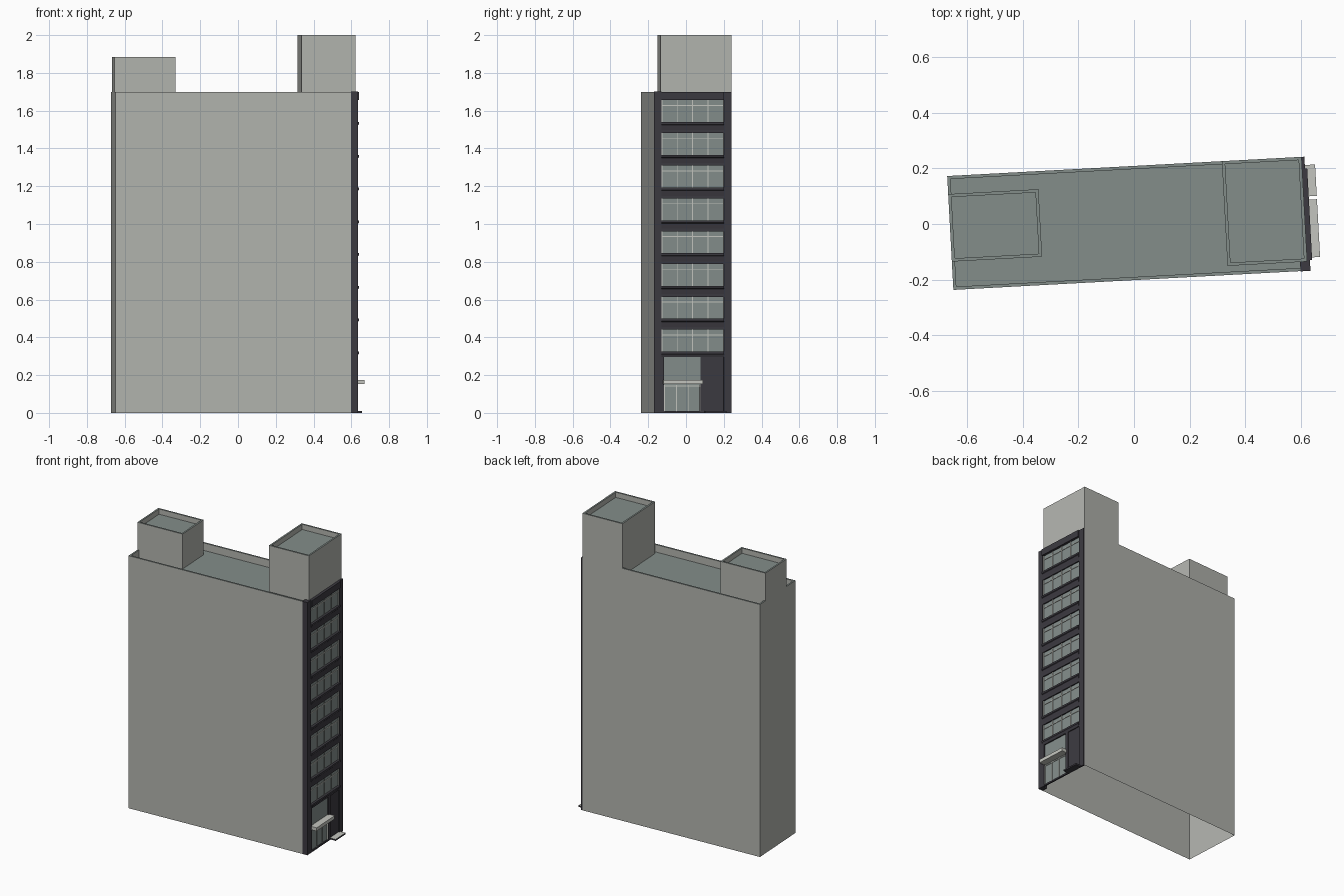
import bpy, bmesh, math
from mathutils import Vector

cube = bpy.data.objects.get("Cube")
if cube:
    bpy.data.objects.remove(cube, do_unlink=True)


def material(name, rgb):
    m = bpy.data.materials.new(name)
    m.use_nodes = True
    m.diffuse_color = (*rgb, 1)
    m.node_tree.nodes["Principled BSDF"].inputs["Base Color"].default_value = (*rgb, 1)
    return m


WALL = material("wall grey", (0.45, 0.46, 0.43))
ROOF = material("roof grey green", (0.23, 0.27, 0.255))
GLASS = material("window glass", (0.23, 0.27, 0.26))
DARK = material("dark cladding", (0.045, 0.042, 0.052))
LIGHT = material("light trim", (0.55, 0.56, 0.52))

# The whole building stands slightly turned on its plot
ANGLE = math.radians(3.1)
CENTRE = (-0.0185, 0.0025, 0)


def finish(name, bm, *mats):
    me = bpy.data.meshes.new(name)
    bm.normal_update()
    bm.to_mesh(me)
    bm.free()
    for m in mats:
        me.materials.append(m)
    ob = bpy.data.objects.new(name, me)
    ob.location = CENTRE
    ob.rotation_euler.z = ANGLE
    bpy.context.collection.objects.link(ob)
    return ob


def add_box(bm, x, y, z):
    verts = bmesh.ops.create_cube(bm, size=1)["verts"]
    for v in verts:
        v.co = Vector([r[0] if c < 0 else r[1] for c, r in zip(v.co, (x, y, z))])


def box(name, x, y, z, *mats):
    bm = bmesh.new()
    add_box(bm, x, y, z)
    if len(mats) > 1:  # second colour goes on top
        bm.normal_update()
        for f in bm.faces:
            f.material_index = int(f.normal.z > 0.5)
    return finish(name, bm, *mats)


def parapet_block(name, x, y, z, rim, depth):
    """Hollow block, open below, with a sunken roof behind a parapet."""
    bm = bmesh.new()
    add_box(bm, x, y, z)
    bm.normal_update()
    bottom = [f for f in bm.faces if f.normal.z < -0.5]
    top = [f for f in bm.faces if f.normal.z > 0.5]
    bmesh.ops.delete(bm, geom=bottom, context="FACES")
    bmesh.ops.inset_individual(bm, faces=top, thickness=rim)
    bmesh.ops.inset_individual(bm, faces=top, thickness=0, depth=-depth)
    bm.normal_update()
    for f in bm.faces:
        f.material_index = int(f.normal.z > 0.5)
    return finish(name, bm, WALL, ROOF)


def prism(name, profile, y, mat):
    """Profile in x and z, stretched across y."""
    bm = bmesh.new()
    face = bm.faces.new([bm.verts.new((px, y[0], pz)) for px, pz in profile])
    out = bmesh.ops.extrude_face_region(bm, geom=[face])["geom"]
    moved = [g for g in out if isinstance(g, bmesh.types.BMVert)]
    bmesh.ops.translate(bm, verts=moved, vec=(0, y[1] - y[0], 0))
    bmesh.ops.recalc_face_normals(bm, faces=bm.faces)
    return finish(name, bm, mat)


# Main masses
END, FACE = 0.633, 0.643
HALF, TOP = 0.205, 1.7
parapet_block("main_body", (-FACE, END), (-HALF, HALF), (0, TOP), 0.016, 0.05)
parapet_block("tall_roof_tower", (0.346, END), (-0.172, HALF), (1.65, 2.0), 0.016, 0.035)
parapet_block("low_roof_tower", (-FACE, -0.318), (-0.103, 0.14), (1.65, 1.885), 0.016, 0.035)

# Corner pillars of the street face
BAY = (-0.167, 0.163)
box("front_pillar", (0.607, FACE), (-HALF - 0.001, BAY[0]), (0, TOP + 0.001), DARK)
box("back_pillar", (END, FACE), (BAY[1], HALF), (0, TOP), DARK)

# Window rows with sill bands between them
FLOORS, STEP, FIRST, TALL = 8, 0.1735, 0.325, 0.116


def mullions(name, y, z, count, transom):
    bm = bmesh.new()
    depth = (END + 0.001, END + 0.006)
    t = 0.002
    for i in range(count + 1):
        c = y[0] + t + (y[1] - y[0] - 2 * t) * i / count
        add_box(bm, depth, (c - t, c + t), z)
    add_box(bm, depth, y, (transom - t, transom + t))
    finish(name, bm, LIGHT)


for i in range(FLOORS):
    low = FIRST + i * STEP
    high = low + TALL
    box(f"window_glass_{i + 1}", (END, END + 0.002), BAY, (low, high), GLASS)
    mullions(f"window_frame_{i + 1}", BAY, (low, high), 4, high - 0.028)
    base = 0.295 if i == 0 else low - STEP + TALL
    lip = max(base, low - 0.045)
    prism(f"sill_band_{i + 1}", [(END, base), (FACE, base), (FACE, lip + 0.002),
          (FACE + 0.004, low - 0.016), (FACE + 0.008, low - 0.012),
          (FACE + 0.008, low), (END, low)], BAY, DARK)
box("top_band", (END, FACE + 0.008), BAY, (high, TOP), DARK)

# Ground floor: glazed entrance, canopy, side door and its step
ENTRY, DOOR = (-0.153, 0.04), (0.062, BAY[1])
box("entrance_glass", (END, END + 0.002), ENTRY, (0, 0.295), GLASS)
mullions("entrance_frame", ENTRY, (0.008, 0.148), 3, 0.143)
box("entrance_threshold", (END, FACE), ENTRY, (0, 0.01), DARK)
box("entrance_left_jamb", (END, FACE), (BAY[0], ENTRY[0]), (0, 0.295), DARK)
box("entrance_right_jamb", (END, FACE), (ENTRY[1], DOOR[0]), (0, 0.295), DARK)
box("canopy", (END, 0.68), (-0.158, 0.05), (0.152, 0.175), LIGHT)
box("side_door", (END, END + 0.004), DOOR, (0, 0.295), DARK)
box("door_step", (END, 0.68), (DOOR[0], 0.175), (0, 0.01), DARK, LIGHT)
